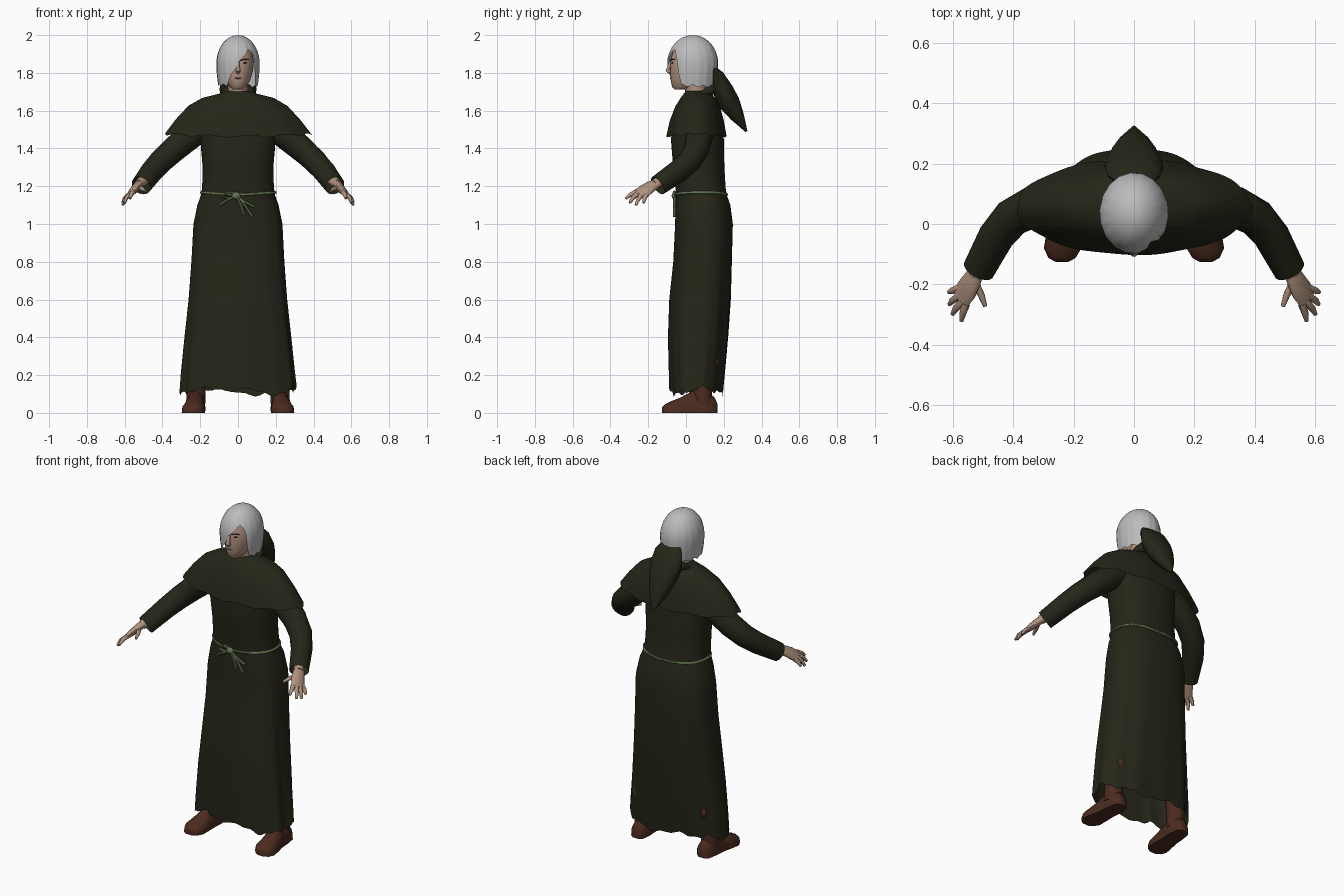
import bpy, bmesh, math
from math import sin, cos, pi, radians
from mathutils import Vector

cube = bpy.data.objects.get("Cube")
if cube:
    bpy.data.objects.remove(cube, do_unlink=True)


def material(name, r, g, b):
    m = bpy.data.materials.new(name)
    m.use_nodes = True
    m.diffuse_color = (r, g, b, 1)
    node = m.node_tree.nodes["Principled BSDF"]
    node.inputs["Base Color"].default_value = (r, g, b, 1)
    node.inputs["Roughness"].default_value = 0.9
    return m


CLOTH = material("dark olive cloth", 0.0185, 0.019, 0.0095)
HAIR = material("silver hair", 0.5, 0.5, 0.51)
SKIN = material("skin", 0.43, 0.29, 0.21)
LEATHER = material("brown leather", 0.07, 0.024, 0.014)
ROPE = material("green rope", 0.13, 0.18, 0.085)
DARK = material("dark brow", 0.06, 0.04, 0.035)
LIP = material("lip", 0.27, 0.14, 0.11)


def finish(name, bm, mat, angle=45):
    bmesh.ops.recalc_face_normals(bm, faces=bm.faces)
    me = bpy.data.meshes.new(name)
    bm.to_mesh(me)
    bm.free()
    me.materials.append(mat)
    for p in me.polygons:
        p.use_smooth = True
    me.set_sharp_from_angle(angle=radians(angle))
    ob = bpy.data.objects.new(name, me)
    bpy.context.collection.objects.link(ob)
    return ob


def loft(name, rings, mat, caps=(True, True), angle=45):
    bm = bmesh.new()
    rows = [[bm.verts.new(p) for p in ring] for ring in rings]
    n = len(rows[0])
    for a, b in zip(rows, rows[1:]):
        for i in range(n):
            j = (i + 1) % n
            bm.faces.new((a[i], a[j], b[j], b[i]))
    for row, cap in zip((rows[0], rows[-1]), caps):
        if cap:
            bm.faces.new(row)
    return finish(name, bm, mat, angle)


def power(v, p):
    return math.copysign(abs(v) ** (2 / p), v)


def oval(rx, front, back, z, n=64, p=2.0, fold=None, height=None):
    """Horizontal ring; angle zero is the front, a quarter turn is the left."""
    ring = []
    for i in range(n):
        a = 2 * pi * i / n
        k = 1 + (fold(a) if fold else 0)
        cy, ry = (front + back) / 2, (back - front) / 2
        ring.append(Vector((rx * k * power(sin(a), p), cy - ry * k * power(cos(a), p),
                            z + (height(a) if height else 0))))
    return ring


def tube(name, path, sizes, mat, n=10, side=None, caps=(True, True)):
    """Sweep ellipses along a path; sizes are radii or (width, thickness)."""
    path = [Vector(p) for p in path]
    rings = []
    for i, p in enumerate(path):
        t = (path[min(i + 1, len(path) - 1)] - path[max(i - 1, 0)]).normalized()
        ref = Vector(side) if side else t.cross(Vector((0, 0.3, 1)))
        u = (ref - t * ref.dot(t)).normalized()
        v = t.cross(u)
        w, h = sizes[i] if isinstance(sizes[i], tuple) else (sizes[i], sizes[i])
        rings.append([p + u * w * cos(2 * pi * k / n) + v * h * sin(2 * pi * k / n)
                      for k in range(n)])
    return loft(name, rings, mat, caps)


def blob(name, loc, size, mat):
    bm = bmesh.new()
    bmesh.ops.create_uvsphere(bm, u_segments=14, v_segments=8, radius=1)
    for v in bm.verts:
        v.co = Vector(loc) + Vector((v.co.x * size[0], v.co.y * size[1], v.co.z * size[2]))
    return finish(name, bm, mat)


def interp(table, x):
    for (x0, y0), (x1, y1) in zip(table, table[1:]):
        if x <= x1:
            return y0 + (y1 - y0) * (x - x0) / (x1 - x0)
    return table[-1][1]


# Robe: shoulders to ragged hem, with folds growing downward
robe = [(1.63, .18, -.02, .15), (1.55, .205, -.06, .18), (1.45, .2, -.08, .2),
        (1.3, .187, -.068, .203), (1.19, .19, -.055, .21), (1.15, .197, -.052, .217),
        (1.1, .215, -.055, .235), (1.0, .235, -.057, .248), (.8, .245, -.066, .243),
        (.6, .259, -.086, .238), (.4, .28, -.092, .224), (.22, .298, -.087, .208),
        (.115, .306, -.085, .197)]
rings = []
for z, rx, front, back in robe:
    amp = max(0, 1.12 - z) * 0.04

    def fold(a):
        groove = math.exp(-((a - (2 * pi - 0.55)) / 0.1) ** 2)
        return amp * (0.5 * sin(7 * a + 1) + 0.4 * sin(12 * a + z) - 1.8 * groove)

    def ragged(a):
        return 0.014 * sin(3 * a + 2.6) + 0.01 * sin(8 * a) + 0.006 * sin(19 * a)
    rings.append(oval(rx, front, back, z, 80, 2.4, fold, ragged if z < .2 else None))
loft("robe", rings, CLOTH, (True, False))

# Shoulder cape
cape = [(1.705, .066, .0, .125), (1.69, .1, -.012, .135), (1.667, .19, -.028, .155),
        (1.625, .262, -.056, .18), (1.55, .33, -.085, .2), (1.472, .388, -.102, .214)]
rings = []
for z, rx, front, back in cape:
    drop = max(0, 1.66 - z) / 0.19
    rings.append(oval(rx, front, back, z, 72, 2.0,
                      lambda a: drop * 0.012 * sin(9 * a + 0.5),
                      lambda a: drop * (0.012 * sin(a) ** 2 - 0.008 + 0.006 * sin(11 * a))))
loft("shoulder_cape", rings, CLOTH, (False, False))

# Hood hanging down the back, with its rolled collar
tube("hood", [(0, .14, 1.83), (0, .165, 1.79), (0, .195, 1.71), (0, .23, 1.64),
              (0, .272, 1.57), (0, .32, 1.49)],
     [(.06, .012), (.09, .034), (.098, .056), (.08, .058), (.052, .038), (.006, .006)],
     CLOTH, 14, (1, 0, 0))
arc = [radians(d) for d in range(-80, 81, 20)]
tube("hood_collar", [(.08 * sin(a), .065 + .085 * cos(a), 1.675 + .045 * cos(a)) for a in arc],
     [.01 + .022 * max(0, cos(a)) for a in arc], CLOTH, 10)

# Neck and head
loft("neck", [oval(.055, .0, .11, 1.64, 20), oval(.055, -.01, .105, 1.78, 20)], SKIN)
head = [(1.712, .028, -.06, -.0), (1.725, .043, -.074, .05), (1.76, .064, -.081, .09),
        (1.81, .079, -.084, .12), (1.86, .084, -.084, .13), (1.92, .073, -.068, .13),
        (1.96, .05, -.035, .1)]
loft("head", [oval(rx, f, b, z, 28) for z, rx, f, b in head], SKIN)
tube("nose", [(0, -.08, 1.865), (0, -.09, 1.835), (0, -.096, 1.812), (0, -.084, 1.803)],
     [.007, .009, .013, .011], SKIN, 10, (1, 0, 0))
blob("mouth", (0, -.081, 1.772), (.022, .004, .004), LIP)
for s, tag in ((1, "left"), (-1, "right")):
    blob(tag + "_eye", (s * .034, -.072, 1.853), (.013, .006, .005), DARK)
    tube(tag + "_brow", [(s * .012, -.083, 1.866), (s * .035, -.076, 1.873), (s * .056, -.06, 1.87)],
         [.0035, .004, .003], DARK, 6)

# Hair: bob with a slanting fringe swept over one side of the face
hem = [(-180, 1.735), (-60, 1.735), (-35, 1.735), (-15, 1.8), (0, 1.85), (12, 1.875),
       (20, 1.9), (32, 1.92), (44, 1.91), (52, 1.87), (57, 1.735), (120, 1.728), (180, 1.735)]
rings = []
for step in range(1, 17):
    ring = []
    for i in range(72):
        d = -180 + 5 * i
        a = radians(d)
        low = interp(hem, d) + 0.006 * sin(13 * a)
        t = step / 16
        z = 2.0 - (2.0 - low) * t * t * (1.6 - 0.6 * t)
        if z > 1.85:
            r = math.sqrt(max(0, 1 - ((z - 1.85) / 0.15) ** 2))
        else:
            r = 1 - 0.1 * ((1.85 - z) / 0.12) ** 2
        r *= 1 + 0.012 * t * sin(18 * a)
        ring.append(Vector((.114 * r * sin(a), .036 - .134 * r * cos(a), z)))
    rings.append(ring)
loft("hair", rings, HAIR, (True, False), 60)

# Thin rope belt that sinks into the cloth in places, knot and loose ends
belt = oval(.196, -.055, .216, 1.155, 64, 2.4,
            lambda a: .012 * sin(5 * a + .6) - .05 * math.exp(-((a - 5.4) / .4) ** 2),
            lambda a: .012 * abs(sin(a)))
tube("rope_belt", belt + belt[:1], [.007] * 65, ROPE, 8, (0, 0, 1), (False, False))
blob("belt_knot", (-.01, -.062, 1.15), (.024, .014, .02), ROPE)
ends = [[(.0, 1.15), (.035, 1.1), (.075, 1.04)], [(-.005, 1.15), (.03, 1.12), (.09, 1.09)],
        [(-.01, 1.15), (.015, 1.1), (.03, 1.05)], [(-.01, 1.15), (-.06, 1.125), (-.1, 1.1)],
        [(-.01, 1.16), (-.05, 1.17), (-.085, 1.145), (-.04, 1.135), (-.01, 1.15)]]
for pts in ends:
    tube("rope_end", [(x, -.061, z) for x, z in pts], [.008] * len(pts), ROPE, 7, (0, 1, 0))

for s, tag in ((1, "left_"), (-1, "right_")):
    def flip(pts):
        return [(s * x, y, z) for x, y, z in pts]

    # Sleeve with a wide open cuff
    tube(tag + "sleeve", flip([(.16, .075, 1.53), (.255, .07, 1.465), (.34, .055, 1.395),
                               (.405, .02, 1.335), (.455, -.04, 1.28), (.513, -.15, 1.203)]),
         [.068, .072, .068, .064, .06, .054], CLOTH, 18, None, (True, False))

    # Hand with four fingers and a thumb
    across = (s * .04, .1, -.025)
    tube(tag + "forearm", flip([(.48, -.09, 1.25), (.525, -.17, 1.21)]), [.03, .026], SKIN)
    tube(tag + "palm", flip([(.518, -.15, 1.215), (.535, -.185, 1.2), (.555, -.22, 1.175),
                             (.572, -.25, 1.155)]),
         [(.026, .022), (.036, .021), (.043, .019), (.036, .013)], SKIN, 12, across)
    fingers = {"index": [(.555, -.265, 1.17), (.566, -.295, 1.155), (.571, -.32, 1.135)],
               "middle": [(.567, -.255, 1.16), (.59, -.28, 1.14), (.6, -.298, 1.112)],
               "ring": [(.575, -.235, 1.155), (.6, -.253, 1.13), (.61, -.265, 1.1)],
               "little": [(.575, -.21, 1.155), (.6, -.22, 1.135), (.612, -.225, 1.112)],
               "thumb": [(.528, -.19, 1.195), (.505, -.235, 1.185), (.492, -.272, 1.175)]}
    for part, pts in fingers.items():
        tube(tag + part + "_finger", flip(pts), [.0135, .0115, .007], SKIN, 8)

    # Boot: foot with flat sole, shaft under the robe, and a bit of leather showing behind
    foot = [(.168, .02, .045, .22), (.15, .042, .085, .22), (.09, .05, .125, .222),
            (.03, .05, .115, .226), (-.03, .058, .082, .232), (-.08, .062, .062, .236),
            (-.112, .045, .046, .238), (-.126, .02, .03, .238)]
    rings = []
    for y, w, h, x in foot:
        rings.append([Vector((s * (x + w * cos(a)), y,
                              max(0.0, .018 + (h - .018) * sin(a) if sin(a) > 0 else .05 * sin(a))))
                      for a in [2 * pi * k / 18 for k in range(18)]])
    loft(tag + "boot_foot", rings, LEATHER, (True, True), 50)
    tube(tag + "boot_shaft", flip([(.223, .085, .05), (.222, .09, .13), (.215, .095, .22),
                                   (.19, .095, .42)]),
         [.052, .05, .056, .062], LEATHER, 16)
    blob(tag + "boot_cuff", (s * .225, .158, .27), (.022, .014, .03), LEATHER)
